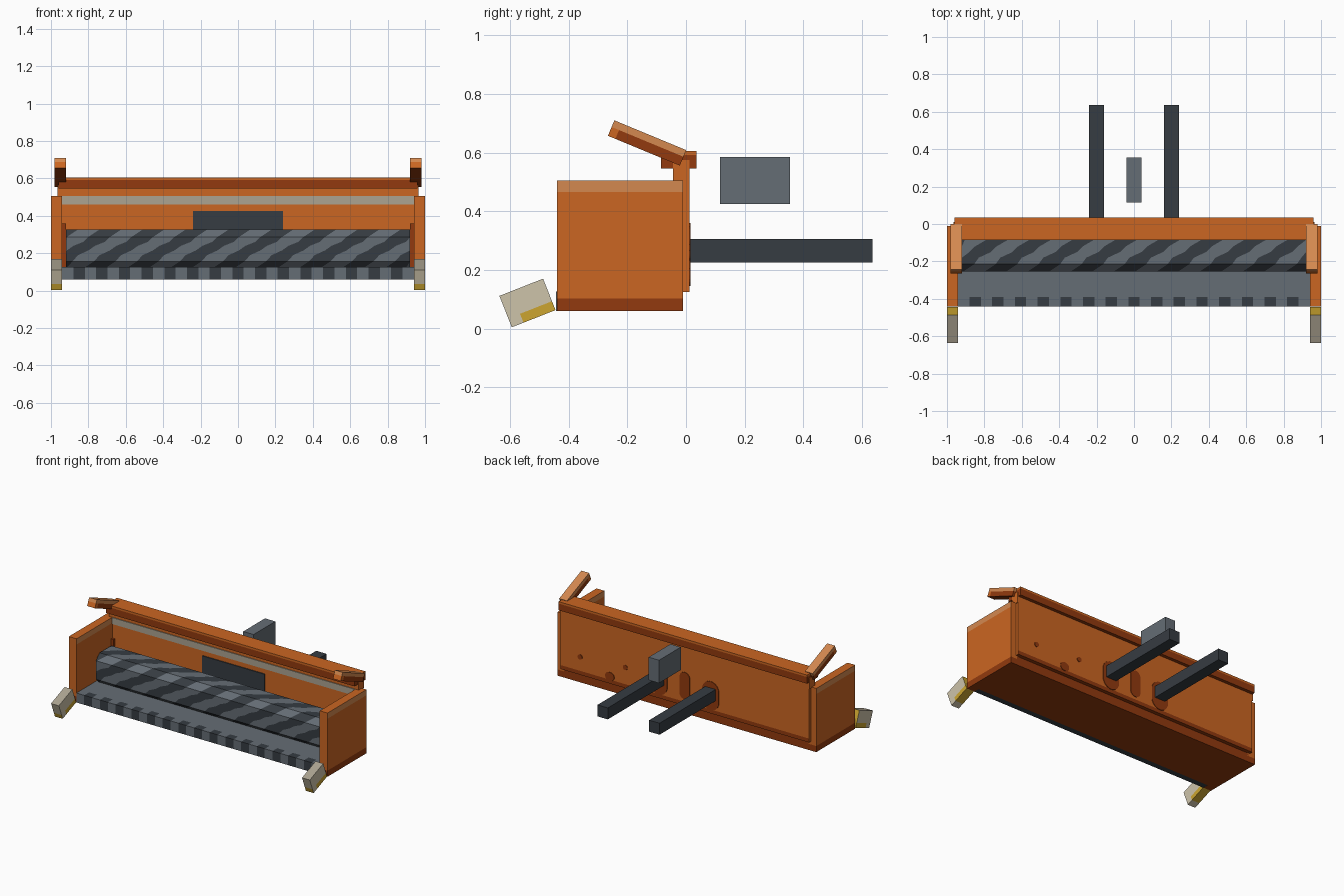
import bpy, bmesh, math
from mathutils import Vector

if "Cube" in bpy.data.objects:
    bpy.data.objects.remove(bpy.data.objects["Cube"], do_unlink=True)


def srgb(c):
    c /= 255
    return c / 12.92 if c <= 0.04045 else ((c + 0.055) / 1.055) ** 2.4


def make_mat(name, r, g, b):
    m = bpy.data.materials.new(name)
    col = (srgb(r), srgb(g), srgb(b), 1)
    m.use_nodes = True
    m.diffuse_color = col
    m.node_tree.nodes["Principled BSDF"].inputs["Base Color"].default_value = col
    return m


ORANGE = make_mat("orange", 203, 102, 34)
DARK_ORANGE = make_mat("dark orange", 146, 58, 14)
LIGHT_ORANGE = make_mat("light orange", 212, 137, 80)
DARK = make_mat("dark steel", 54, 60, 66)
GREY = make_mat("steel grey", 101, 109, 117)
CREAM = make_mat("cream", 205, 195, 170)
TAN = make_mat("tan", 172, 163, 145)
YELLOW = make_mat("yellow", 204, 165, 48)


def finish(name, bm, mats):
    me = bpy.data.meshes.new(name)
    bmesh.ops.recalc_face_normals(bm, faces=bm.faces)
    bm.to_mesh(me)
    bm.free()
    for m in mats:
        me.materials.append(m)
    ob = bpy.data.objects.new(name, me)
    bpy.context.collection.objects.link(ob)
    return ob


def box(name, x, y, z, mats, cuts=(), rule=None, tilt=0):
    """Box from ranges; cuts are (axis, offset from centre), rule picks a face material."""
    centre = Vector((sum(x) / 2, sum(y) / 2, sum(z) / 2))
    size = Vector((x[1] - x[0], y[1] - y[0], z[1] - z[0]))
    bm = bmesh.new()
    bmesh.ops.create_cube(bm, size=1)
    bmesh.ops.scale(bm, vec=size, verts=bm.verts)
    for axis, d in cuts:
        no = Vector((0, 0, 0))
        no[axis] = 1
        bmesh.ops.bisect_plane(bm, geom=bm.verts[:] + bm.edges[:] + bm.faces[:],
                               plane_co=no * d, plane_no=no)
    if rule:
        bm.normal_update()
        for f in bm.faces:
            f.material_index = rule(f.calc_center_median(), f.normal)
    ob = finish(name, bm, mats)
    ob.location = centre
    ob.rotation_euler.x = math.radians(tilt)
    return ob


def patch(name, x, z, w, h):
    """Thin rounded plate on the rear of the wall."""
    bm = bmesh.new()
    r = min(w, h) / 2
    outline = []
    for i in range(16):
        a = 2 * math.pi * (i + 0.5) / 16
        c, s = math.cos(a), math.sin(a)
        outline.append(bm.verts.new((x + r * c + math.copysign(w / 2 - r, c), 0.016,
                                     z + r * s + math.copysign(h / 2 - r, s))))
    bmesh.ops.remove_doubles(bm, verts=bm.verts, dist=1e-5)
    face = bm.faces.new([v for v in outline if v.is_valid])
    ext = bmesh.ops.extrude_face_region(bm, geom=[face])
    bmesh.ops.translate(bm, vec=(0, -0.005, 0),
                        verts=[v for v in ext["geom"] if isinstance(v, bmesh.types.BMVert)])
    finish(name, bm, [DARK_ORANGE])


# Rear wall, top beam and trim
box("rear_wall", (-.96, .96), (-.045, .012), (.125, .56), [ORANGE, DARK_ORANGE],
    [(2, -.19)], lambda c, n: int(c.z < -.19 and n.y > .5 or n.z < -.5))
box("top_beam", (-.96, .96), (-.085, .035), (.545, .605), [DARK_ORANGE, ORANGE],
    [(2, .016)], lambda c, n: int(c.z > .016))
box("wall_stripe", (-.94, .94), (-.05, -.044), (.46, .505), [TAN])
box("wall_guard", (-.24, .24), (-.052, -.044), (.2, .425), [DARK])

# Rear wall painted patches
for px, pz, pw, ph in [(.81, .25, .035, .035), (.46, .27, .035, .035), (.58, .175, .07, .06),
                       (0, .265, .08, .19), (.2, .25, .13, .2), (-.2, .25, .13, .2)]:
    patch("wall_patch", px, pz, pw, ph)

# Floor, table plate and cutter bar
box("floor", (-.95, .95), (-.4, -.01), (.06, .122), [DARK_ORANGE])
box("table_plate", (-.94, .94), (-.39, -.045), (.12, .127), [GREY])
CELLS = 31
CELL = 1.88 / CELLS
box("cutter_bar", (-.94, .94), (-.442, -.388), (.061, .127), [GREY, DARK],
    [(0, -.94 + CELL * i) for i in range(1, CELLS)],
    lambda c, n: int(n.z < -.5 or int((c.x + .94) / CELL) % 2 == 1))

# Striped auger: bevelled section with helical bands, entries are (y, z, shift along x)
section = [(-.215, .117, -.06), (-.255, .157, 0), (-.255, .19, .03), (-.255, .215, .085),
           (-.255, .24, .12), (-.255, .262, .175), (-.255, .287, .2), (-.215, .327, .26),
           (-.18, .327, .285), (-.15, .327, .35), (-.12, .327, .38), (-.085, .327, .44),
           (-.045, .287, .5), (-.045, .157, .7), (-.085, .117, .76), (-.215, .117, .86)]
PERIOD, HALF = .23, .92
bm = bmesh.new()
starts = [-HALF - 1 + PERIOD * i / 2 for i in range(27)]
rings = [[bm.verts.new((max(-HALF, min(HALF, s + d)), y, z)) for y, z, d in section]
         for s in starts]
for i in range(len(rings) - 1):
    for j in range(len(section) - 1):
        a, b = rings[i], rings[i + 1]
        quad = (a[j], b[j], b[j + 1], a[j + 1])
        if len({v.co.x for v in quad}) > 1:
            bm.faces.new(quad).material_index = i % 2
for side in (-HALF, HALF):
    bm.faces.new([bm.verts.new((side, y, z)) for y, z, d in section[:-1]])
bmesh.ops.remove_doubles(bm, verts=bm.verts, dist=1e-5)
bmesh.ops.dissolve_degenerate(bm, dist=1e-5, edges=bm.edges)
bmesh.ops.delete(bm, geom=[v for v in bm.verts if not v.link_faces], context='VERTS')
finish("auger", bm, [DARK, GREY])


def arm_rule(c, n):
    if n.z < -.5:
        return 1
    if n.z > .5 or c.z > .004:
        return 2
    return 0 if c.y < -.105 else 1


def divider_rule(c, n):
    if n.y > .5 or (c.z < -.025 and (c.y > -.037 or n.y < -.5)):
        return 2
    return 1 if n.z > .5 else 0


# Mirrored parts
for s, side in ((1, "left"), (-1, "right")):
    def span(a, b):
        return tuple(sorted((s * a, s * b)))

    box(side + "_end_panel", span(.94, 1), (-.44, -.01), (.06, .505),
        [ORANGE, DARK_ORANGE, LIGHT_ORANGE], [(2, -.18), (2, .183)],
        lambda c, n: 1 if c.z < -.18 else 2 if c.z > .183 and abs(n.x) > .5 else 0)
    box(side + "_reel_arm", span(.92, .98), (-.265, 0), (.604, .661),
        [ORANGE, DARK_ORANGE, LIGHT_ORANGE], [(2, .004), (1, -.105)], arm_rule, -22.5)
    box(side + "_arm_mount", span(.935, .965), (-.045, .012), (.5, .575), [ORANGE])
    box(side + "_crop_divider", span(.94, 1), (-.62, -.46), (.03, .145),
        [CREAM, TAN, YELLOW], [(2, -.025), (1, -.037)], divider_rule, 21.5)
    box(side + "_inner_shield", span(.92, .94), (-.06, -.045), (.12, .36), [DARK_ORANGE])
    box(side + "_hitch_rod", span(.16, .24), (.01, .635), (.225, .305), [DARK])

# Upper hitch block behind the wall
box("hitch_block", (-.04, .04), (.115, .355), (.425, .585), [GREY])
